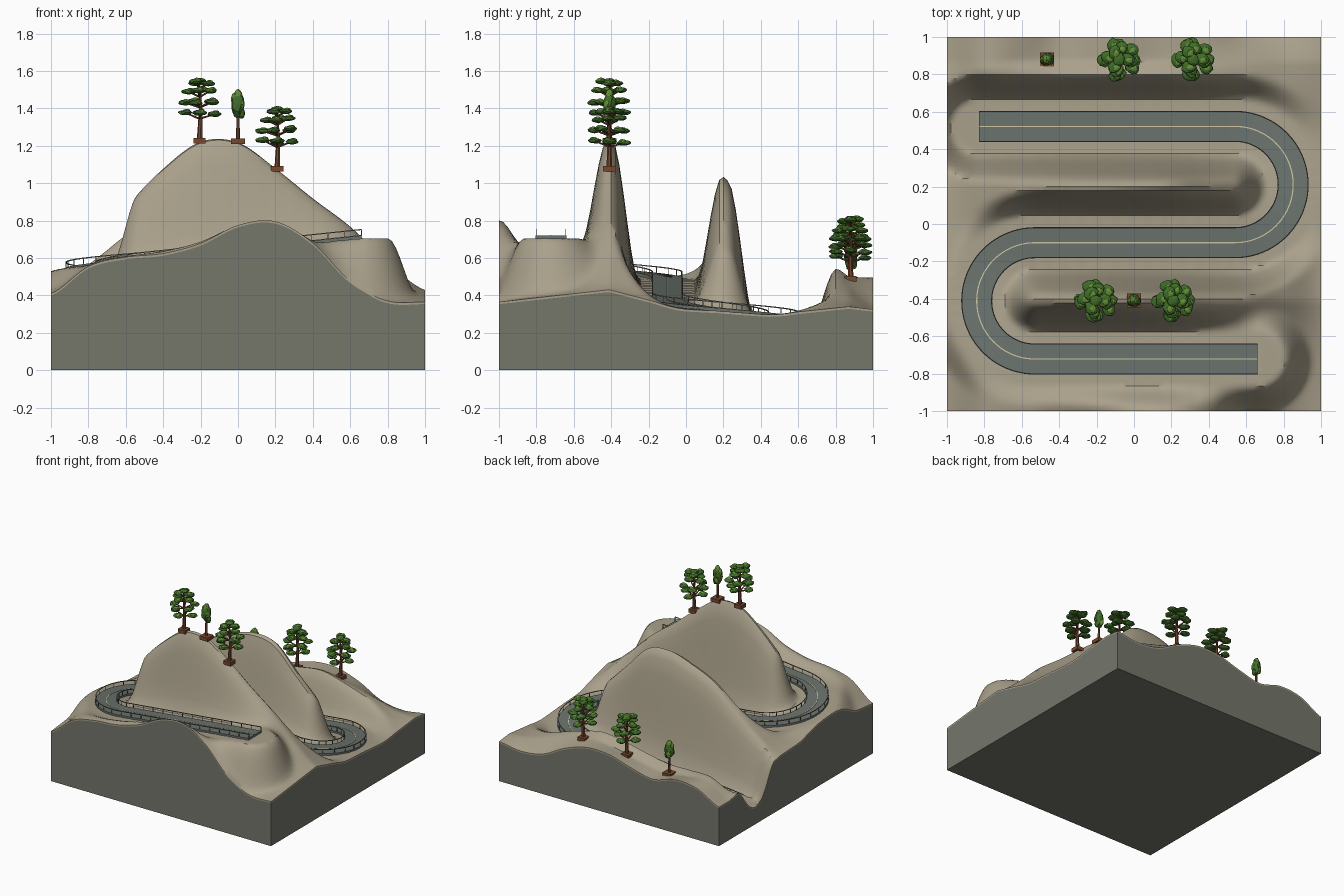
import bpy, bmesh, math, random
from mathutils import Vector, Matrix

if "Cube" in bpy.data.objects:
    bpy.data.objects.remove(bpy.data.objects["Cube"])

random.seed(4)

def mat(name, r, g, b):
    m = bpy.data.materials.new(name)
    m.diffuse_color = tuple((c / 255) ** 2.2 for c in (r, g, b)) + (1,)
    m.use_nodes = True
    m.node_tree.nodes["Principled BSDF"].inputs["Base Color"].default_value = m.diffuse_color
    return m

SOIL = mat("tan soil", 168, 159, 138)
ROCK = mat("grey rock", 116, 118, 107)
ASPHALT = mat("asphalt", 106, 114, 109)
LINE = mat("cream line", 205, 196, 160)
RAIL = mat("rail grey", 125, 125, 115)
BARK = mat("bark brown", 118, 74, 50)
LEAF = mat("leaf green", 66, 108, 44)
LEAF2 = mat("light leaf green", 98, 142, 58)

def finish(name, bm, mats, angle=None):
    bmesh.ops.recalc_face_normals(bm, faces=bm.faces)
    me = bpy.data.meshes.new(name)
    bm.to_mesh(me)
    bm.free()
    for m in mats:
        me.materials.append(m)
    if angle:
        me.polygons.foreach_set("use_smooth", [True] * len(me.polygons))
        me.set_sharp_from_angle(angle=math.radians(angle))
    ob = bpy.data.objects.new(name, me)
    bpy.context.collection.objects.link(ob)
    return ob

# Road centre line: three straights joined by two half turns, dropping steadily
R, XL, XR, Y0 = 0.311, -0.53, 0.54, -0.722
flat = []
def straight(x0, x1, y, n):
    flat.extend((x0 + (x1 - x0) * i / n, y) for i in range(n))
def turn(cx, cy, side, n=40):
    for i in range(n):
        a = -math.pi / 2 + math.pi * i / n
        flat.append((cx + side * R * math.cos(a), cy + R * math.sin(a)))
straight(0.66, XL, Y0, 40)
turn(XL, Y0 + R, -1)
straight(XL, XR, Y0 + 2 * R, 36)
turn(XR, Y0 + 3 * R, 1)
straight(XR, -0.83, Y0 + 4 * R, 46)
flat.append((-0.83, Y0 + 4 * R))
path, s = [], 0
for i, (x, y) in enumerate(flat):
    s += math.dist(flat[i - 1], (x, y)) if i else 0
    path.append(Vector((x, y, 0.705 - 0.105 * s)))

# Natural hill heights: rows along y, eleven samples along x
ROWS = [(-1.0, (.41, .555, .605, .625, .68, .78, .80, .68, .47, .37, .365)),
        (-.41, (.47, .60, .87, 1.08, 1.225, 1.22, 1.08, .92, .77, .58, .43)),
        (.20, (.44, .56, .72, .88, .97, 1.03, 1.0, .80, .60, .42, .27)),
        (.87, (.32, .43, .42, .40, .43, .47, .50, .47, .42, .36, .34)),
        (1.0, (.32, .42, .44, .39, .43, .485, .49, .43, .33, .30, .325))]

def spline(v, x):
    t = min(max((x + 1) * 5, 0), 9.9999)
    i = int(t)
    f = t - i
    a, b, c, d = (v[min(max(j, 0), 10)] for j in range(i - 1, i + 3))
    return b + .5 * f * (c - a + f * (2*a - 5*b + 4*c - d + f * (3*(b - c) + d - a)))

def height(x, y):
    for (ya, va), (yb, vb) in zip(ROWS, ROWS[1:]):
        if y <= yb + 1e-6:
            f = (y - ya) / (yb - ya)
            n = spline(va, x) * (1 - f) + spline(vb, x) * f
            break
    d2, z = min(((p.x - x) ** 2 + (p.y - y) ** 2, p.z) for p in path)
    w = min(max((math.sqrt(d2) - 0.14) / 0.155, 0), 1)
    w = w * w * (3 - 2 * w)
    return z + (n - z) * w

# Terrain block: soil top with thin soil rim, rock sides
N = 90
bm = bmesh.new()
co = [-1 + 2 * i / N for i in range(N + 1)]
grid = [[bm.verts.new((x, y, height(x, y))) for x in co] for y in co]
for j in range(N):
    for i in range(N):
        bm.faces.new((grid[j][i], grid[j][i+1], grid[j+1][i+1], grid[j+1][i]))
ring = grid[0][:-1] + [r[-1] for r in grid[:-1]] + grid[-1][:0:-1] + [r[0] for r in grid[:0:-1]]
rim = [bm.verts.new(v.co - Vector((0, 0, .012))) for v in ring]
foot = [bm.verts.new((v.co.x, v.co.y, 0)) for v in ring]
for k in range(len(ring)):
    q = (k + 1) % len(ring)
    bm.faces.new((ring[k], rim[k], rim[q], ring[q]))
    bm.faces.new((rim[k], foot[k], foot[q], rim[q])).material_index = 1
bm.faces.new(foot).material_index = 1
finish("terrain", bm, [SOIL, ROCK], 35)

# Sweeps along the road
def side_dir(i):
    t = path[min(i + 1, len(path) - 1)] - path[max(i - 1, 0)]
    return Vector((-t.y, t.x, 0)).normalized()

def sweep(bm, a, b, z0, z1):
    prev = None
    for i, p in enumerate(path):
        n = side_dir(i)
        cur = [bm.verts.new(p + n * o + Vector((0, 0, z)))
               for o, z in ((a, z0), (b, z0), (b, z1), (a, z1))]
        if prev:
            for k in range(4):
                bm.faces.new((prev[k], prev[(k+1) % 4], cur[(k+1) % 4], cur[k]))
        else:
            bm.faces.new(cur)
        prev = cur
    bm.faces.new(prev[::-1])

def box(bm, c, size, rot=None):
    m = Matrix.Translation(c) @ (rot or Matrix()) @ Matrix.Diagonal((*size, 1))
    bmesh.ops.create_cube(bm, size=1, matrix=m)

bm = bmesh.new()
sweep(bm, -.083, .083, -.015, .015)
finish("road", bm, [ASPHALT], 30)
bm = bmesh.new()
sweep(bm, -.003, .003, .012, .018)
finish("centre_line", bm, [LINE], 30)

# Guard rails with posts on both road edges
for name, o in (("left_guard_rail", .079), ("right_guard_rail", -.079)):
    bm = bmesh.new()
    sweep(bm, o - .002, o + .002, .044, .050)
    for i in range(0, len(path), 3):
        box(bm, path[i] + side_dir(i) * o + Vector((0, 0, .03)), (.004, .004, .036))
    finish(name, bm, [RAIL])

# Tree parts
def limb(bm, a, b, r0, r1):
    d = b - a
    m = Matrix.Translation((a + b) / 2) @ d.to_track_quat('Z', 'Y').to_matrix().to_4x4()
    bmesh.ops.create_cone(bm, cap_ends=True, segments=7, radius1=r0, radius2=r1,
                          depth=d.length, matrix=m)

def blob(bm, c, size, mi):
    m = Matrix.Translation(c) @ Matrix.Rotation(random.random() * 6, 4, 'Z') @ Matrix.Diagonal((*size, 1))
    vs = bmesh.ops.create_icosphere(bm, subdivisions=2, radius=1, matrix=m)["verts"]
    for v in vs:
        v.co += (v.co - c) * random.uniform(-.1, .1)
    for f in {f for v in vs for f in v.link_faces}:
        f.material_index = mi

def layered_tree(name, x, y):
    base = Vector((x, y, height(x, y)))
    wood, leaf = bmesh.new(), bmesh.new()
    box(wood, base + Vector((0, 0, .004)), (.065, .065, .03))
    mid, top = base + Vector((.006, 0, .16)), base + Vector((-.003, 0, .31))
    limb(wood, base, mid, .016, .010)
    limb(wood, mid, top, .010, .005)
    # layers: height, ring radius, number of leaf pads
    for k, (z, r, n) in enumerate(((.15, .078, 4), (.212, .082, 5), (.268, .06, 4), (.315, .045, 3))):
        for i in range(n):
            a = math.tau * i / n + k * .7
            c = base + Vector((r * math.cos(a), r * math.sin(a), z + random.uniform(-.008, .008)))
            limb(wood, base + Vector((0, 0, z - .03)), c, .006, .004)
            blob(leaf, c, (.04, .034, .015), 0)
            blob(leaf, c + Vector((.008, -.006, .009)), (.022, .018, .011), 1)
    blob(leaf, base + Vector((0, 0, .325)), (.034, .03, .014), 0)
    finish(name + "_trunk", wood, [BARK])
    finish(name + "_leaves", leaf, [LEAF, LEAF2])

def slim_tree(name, x, y):
    base = Vector((x, y, height(x, y)))
    wood, leaf = bmesh.new(), bmesh.new()
    box(wood, base + Vector((0, 0, .004)), (.075, .075, .03))
    limb(wood, base, base + Vector((0, 0, .16)), .011, .008)
    blob(leaf, base + Vector((0, 0, .20)), (.036, .034, .07), 0)
    blob(leaf, base + Vector((0, 0, .245)), (.024, .024, .038), 1)
    for i in range(6):
        a = i * 1.9
        c = base + Vector((.02 * math.cos(a), .02 * math.sin(a), .155 + .015 * i))
        blob(leaf, c, (.018, .018, .032), i % 2)
    finish(name + "_trunk", wood, [BARK])
    finish(name + "_leaves", leaf, [LEAF, LEAF2])

for k, (x, y) in enumerate(((-.205, -.41), (.21, -.41), (-.08, .88), (.315, .88))):
    layered_tree("layered_tree_%d" % (k + 1), x, y)
for k, (x, y) in enumerate(((0, -.41), (-.465, .88))):
    slim_tree("slim_tree_%d" % (k + 1), x, y)
